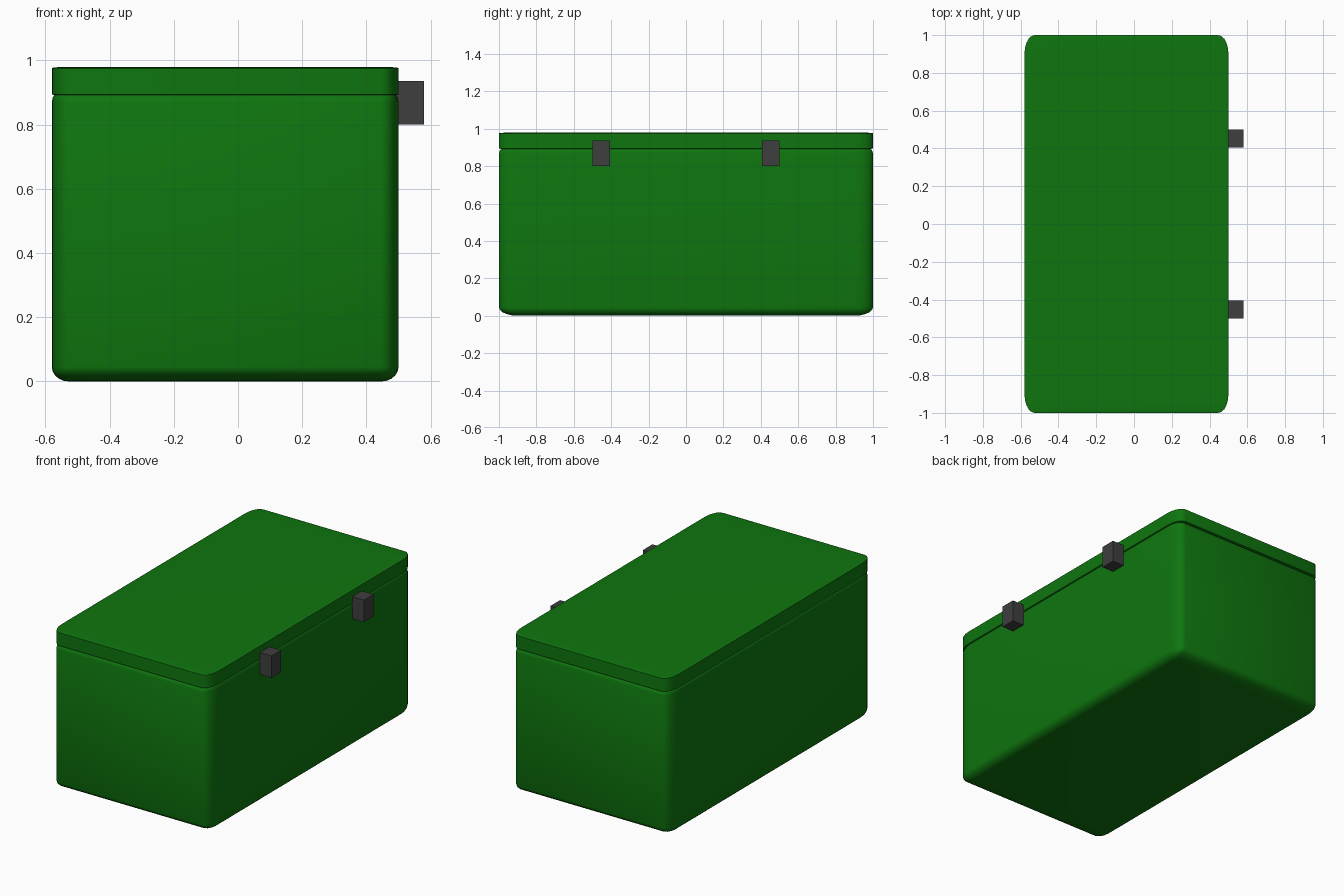
import bpy, bmesh
from mathutils import Vector

if "Cube" in bpy.data.objects:
    bpy.data.objects.remove(bpy.data.objects["Cube"])


def material(name, rgb):
    m = bpy.data.materials.new(name)
    m.diffuse_color = (*rgb, 1)
    m.use_nodes = True
    m.node_tree.nodes["Principled BSDF"].inputs["Base Color"].default_value = m.diffuse_color
    return m


green = material("box green", (0.0045, 0.18, 0.0045))
dark = material("latch dark grey", (0.05, 0.049, 0.05))


def box(name, lo, hi, mat, bevel=0.0):
    """Cube rounded first, then stretched to the lo..hi bounds."""
    lo, hi = Vector(lo), Vector(hi)
    bm = bmesh.new()
    bmesh.ops.create_cube(bm, size=2)
    if bevel:
        bmesh.ops.bevel(bm, geom=bm.edges[:], offset=bevel, segments=5,
                        profile=0.5, affect='EDGES')
    bmesh.ops.scale(bm, vec=(hi - lo) / 2, verts=bm.verts)
    bmesh.ops.translate(bm, vec=(lo + hi) / 2, verts=bm.verts)
    bmesh.ops.recalc_face_normals(bm, faces=bm.faces)
    me = bpy.data.meshes.new(name)
    bm.to_mesh(me)
    bm.free()
    me.materials.append(mat)
    ob = bpy.data.objects.new(name, me)
    bpy.context.collection.objects.link(ob)
    if bevel:
        bpy.ops.object.select_all(action='DESELECT')
        ob.select_set(True)
        bpy.context.view_layer.objects.active = ob
        bpy.ops.object.shade_smooth_by_angle(angle=0.6)
    return ob


# Rounded container, its top edge tucked under the lid
box("container", (-0.58, -1, 0), (0.5, 1, 0.915), green, 0.1)
# Flat lid
box("lid", (-0.58, -1, 0.89), (0.5, 1, 0.98), green, 0.1)
# Two latches on the right side
for side, label in ((-1, "front_latch"), (1, "back_latch")):
    y = side * 0.453
    box(label, (0.49, y - 0.047, 0.80), (0.58, y + 0.047, 0.936), dark)
